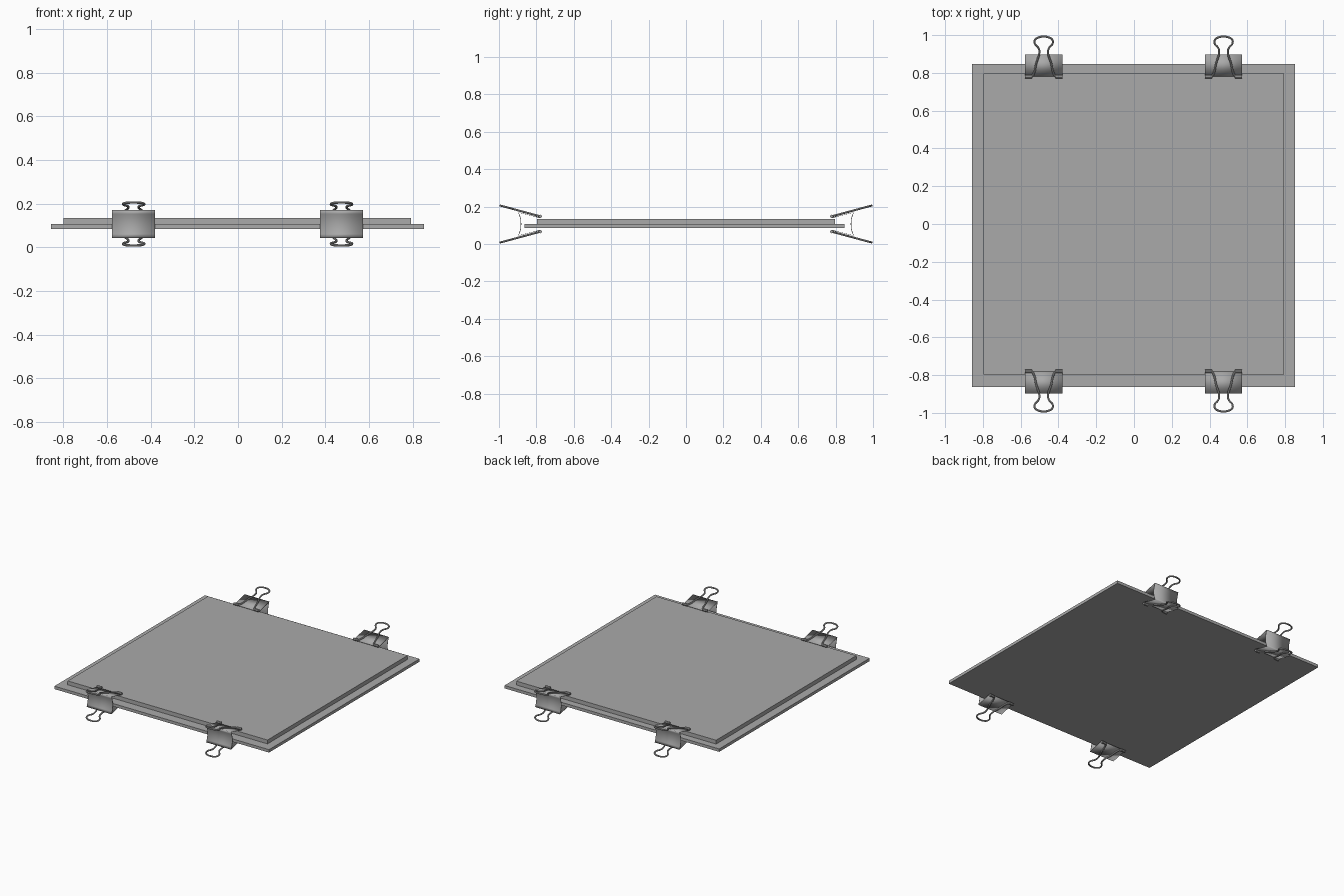
import bpy, bmesh
from mathutils import Vector

cube = bpy.data.objects.get("Cube")
if cube:
    bpy.data.objects.remove(cube)

MID_Z = 0.107       # height of the clips' plane of symmetry
HALF_W = 0.099      # half width of a clip


def material(name, rgb):
    m = bpy.data.materials.new(name)
    m.use_nodes = True
    m.diffuse_color = (*rgb, 1)
    m.node_tree.nodes["Principled BSDF"].inputs["Base Color"].default_value = (*rgb, 1)
    return m


grey = material("neutral grey", (0.4, 0.4, 0.4))


def add_mesh(name, mesh, smooth=False):
    ob = bpy.data.objects.new(name, mesh)
    bpy.context.collection.objects.link(ob)
    mesh.materials.clear()
    mesh.materials.append(grey)
    if smooth:
        bpy.ops.object.select_all(action='DESELECT')
        ob.select_set(True)
        bpy.context.view_layer.objects.active = ob
        bpy.ops.object.shade_smooth_by_angle(angle=0.7)
    return ob


def slab(name, lo, hi):
    lo, hi = Vector(lo), Vector(hi)
    bm = bmesh.new()
    bmesh.ops.create_cube(bm, size=1)
    for v in bm.verts:
        v.co = (lo + hi) / 2 + v.co * (hi - lo)
    mesh = bpy.data.meshes.new(name)
    bm.to_mesh(mesh)
    bm.free()
    return add_mesh(name, mesh)


def wire(name, points, radius, spline='POLY'):
    """Round wire through the points, turned into a mesh."""
    cu = bpy.data.curves.new(name, 'CURVE')
    cu.dimensions = '3D'
    cu.bevel_depth = radius
    cu.bevel_resolution = 2
    cu.use_fill_caps = True
    cu.resolution_u = 5
    sp = cu.splines.new(spline)
    if spline == 'BEZIER':
        sp.bezier_points.add(len(points) - 1)
        for p, co in zip(sp.bezier_points, points):
            p.co = co
            p.handle_left_type = p.handle_right_type = 'AUTO'
    else:
        sp.points.add(len(points) - 1)
        for p, co in zip(sp.points, points):
            p.co = (*co, 1)
    tmp = bpy.data.objects.new(name, cu)
    bpy.context.collection.objects.link(tmp)
    bpy.context.view_layer.update()
    mesh = bpy.data.meshes.new_from_object(
        tmp.evaluated_get(bpy.context.evaluated_depsgraph_get()))
    bpy.data.objects.remove(tmp)
    return add_mesh(name, mesh, smooth=True)


def clip_body(name, x, side):
    """Folded sheet: two sloping jaws joined by a slightly hollow spine."""
    spine = [(0.896 - 0.014 * (1 - (t / 4) ** 2), 0.062 * t / 4) for t in range(-4, 5)]
    profile = [(0.78, -0.033)] + spine + [(0.78, 0.033)]
    bm = bmesh.new()
    rows = [[bm.verts.new((x + sx * HALF_W, side * y, MID_Z + z)) for y, z in profile]
            for sx in (-1, 1)]
    for i in range(len(profile) - 1):
        bm.faces.new((rows[0][i], rows[1][i], rows[1][i + 1], rows[0][i + 1]))
    bmesh.ops.recalc_face_normals(bm, faces=bm.faces)
    mesh = bpy.data.meshes.new(name)
    bm.to_mesh(mesh)
    bm.free()
    ob = add_mesh(name, mesh, smooth=True)
    mod = ob.modifiers.new("sheet thickness", 'SOLIDIFY')
    mod.thickness = 0.003
    mod.offset = 0


# Half outline of a handle: sideways offset, distance from the middle
HANDLE = [(0.096, 0.779), (0.066, 0.779), (0.056, 0.79), (0.040, 0.85), (0.023, 0.915),
          (0.030, 0.935), (0.047, 0.955), (0.046, 0.975), (0.027, 0.988)]


def handle(name, x, side, up):
    half = [(-u, d) for u, d in HANDLE]
    path = half + [(0, 0.992)] + [(-u, d) for u, d in reversed(half)]
    pts = [(x + u, side * d, MID_Z + up * (0.041 + (d - 0.779) * 0.27)) for u, d in path]
    wire(name, pts, 0.0055, 'BEZIER')


# Stacked boards
slab("lower_board", (-0.857, -0.864, 0.085), (0.852, 0.847, 0.106))
slab("upper_board", (-0.798, -0.797, 0.106), (0.793, 0.797, 0.134))

# Four binder clips, each with two wire handles and rolled lips
for end, side in (("front", -1), ("back", 1)):
    for hand, x in (("right", -0.478), ("left", 0.474)):
        tag = f"{end}_{hand}"
        clip_body(f"clip_body_{tag}", x, side)
        for level, up in (("upper", 1), ("lower", -1)):
            handle(f"{level}_handle_{tag}", x, side, up)
            for n, sx in (("a", -1), ("b", 1)):
                z = MID_Z + up * 0.041
                wire(f"{level}_lip_{n}_{tag}",
                     [(x + sx * 0.062, side * 0.779, z), (x + sx * HALF_W, side * 0.779, z)],
                     0.009)
